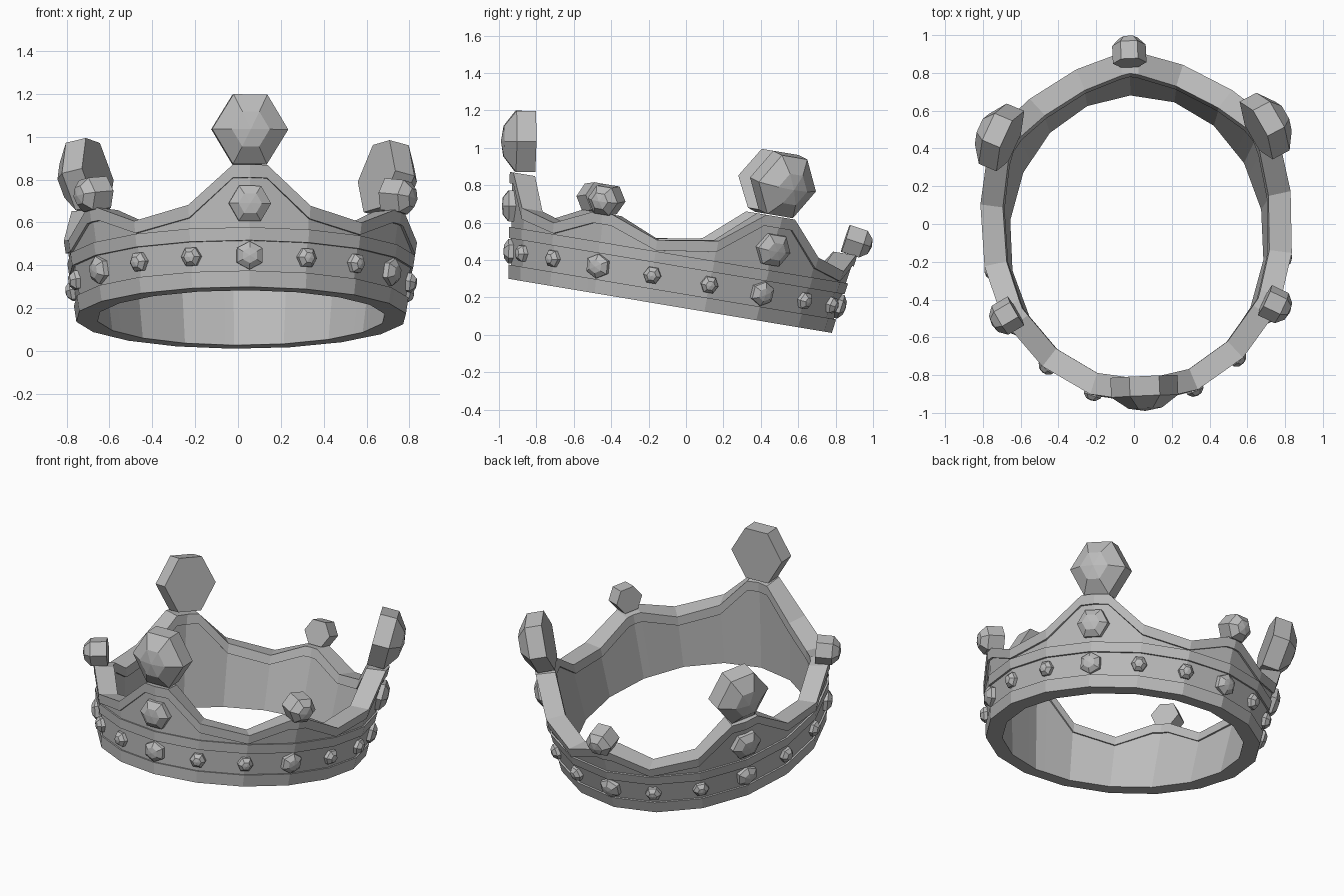
import bpy
import bmesh
from math import sin, cos, radians, floor
from mathutils import Matrix, Vector

cube = bpy.data.objects.get("Cube")
if cube:
    bpy.data.objects.remove(cube, do_unlink=True)

grey = bpy.data.materials.new("metal_grey")
grey.use_nodes = True
grey.diffuse_color = (0.5, 0.5, 0.5, 1)
grey.node_tree.nodes["Principled BSDF"].inputs["Base Color"].default_value = (0.5, 0.5, 0.5, 1)

# The whole crown leans back and is turned slightly
POSE = (Matrix.Translation((0.015, -0.085, 0.155))
        @ Matrix.Rotation(radians(-9.5), 4, 'X') @ Matrix.Rotation(radians(2.5), 4, 'Z'))
RX, RY, FLARE, STEP = 0.775, 0.877, 0.155, 20


def make_object(name, bm, matrix):
    bmesh.ops.recalc_face_normals(bm, faces=bm.faces)
    mesh = bpy.data.meshes.new(name)
    bm.to_mesh(mesh)
    bm.free()
    mesh.materials.append(grey)
    obj = bpy.data.objects.new(name, mesh)
    bpy.context.collection.objects.link(obj)
    obj.matrix_world = matrix
    return obj


def corner(angle, h, off):
    t = radians(angle)
    grow = FLARE * h + off
    return Vector(((RX + grow) * sin(t), -(RY + grow) * cos(t), h))


def wall_point(angle, h, off):
    """Point on the flat-sided, flared wall; angle runs from the front."""
    k = floor(angle / STEP)
    return corner(k * STEP, h, off).lerp(corner((k + 1) * STEP, h, off), angle / STEP - k)


# Columns round the crown: (angle, rim height); tall and short peaks alternate
columns = []
for i in range(3):
    a = i * 120
    columns += [(a - 5.5, 0.565), (a, 0.565), (a + 5.5, 0.565), (a + 20, 0.385),
                (a + 40, 0.335), (a + 56.5, 0.43), (a + 60, 0.43), (a + 63.5, 0.43),
                (a + 80, 0.335), (a + 100, 0.385)]


def section(rim):
    """Wall cross-section as (height, offset): trims stand proud of panels."""
    line = max(0.279, rim - 0.06)
    return [(0, 0), (0.075, 0), (0.075, -0.012), (0.215, -0.012), (0.215, 0),
            (0.275, 0), (0.275, -0.012), (line, -0.012), (line, 0), (rim, 0),
            (rim, -0.12), (line, -0.12), (line, -0.108), (0, -0.1)]


bm = bmesh.new()
loops = [[bm.verts.new(wall_point(a, h, o)) for h, o in section(rim)] for a, rim in columns]
for i, near in enumerate(loops):
    far = loops[(i + 1) % len(loops)]
    for j in range(len(near)):
        k = (j + 1) % len(near)
        bm.faces.new((near[j], far[j], far[k], near[k]))
make_object("crown_band", bm, POSE)


def flat_hex(w, h, top):
    return [(w, 0), (top, h), (-top, h), (-w, 0), (-top, -h), (top, -h)]


def gem(name, angle, height, outline, rings, tip):
    """Cut stone: outline swept through (depth, scale) rings to a shallow tip."""
    t = radians(angle)
    out = Vector((sin(t) / RX, -cos(t) / RY, 0)).normalized()
    up = (Vector((0, 0, 1)) + out * FLARE).normalized()
    side = up.cross(out)
    front = side.cross(up)
    frame = Matrix((side, up, front)).transposed().to_4x4()
    frame.translation = wall_point(angle, height, 0)
    bm = bmesh.new()
    levels = [[bm.verts.new((x * s, y * s, d)) for x, y in outline] for d, s in rings]
    n = len(outline)
    bm.faces.new(levels[0])
    for low, high in zip(levels, levels[1:]):
        for i in range(n):
            j = (i + 1) % n
            bm.faces.new((low[i], low[j], high[j], high[i]))
    point = bm.verts.new((0, 0, tip))
    for i in range(n):
        bm.faces.new((levels[-1][i], levels[-1][(i + 1) % n], point))
    make_object(name, bm, POSE @ frame)


for i in range(3):
    a = i * 120
    # Tall peak: large finial and a stone set in the panel below it
    gem(f"large_finial_{i}", a, 0.727, flat_hex(0.18, 0.163, 0.08),
        [(-0.135, 1), (-0.03, 1), (0.035, 0.5)], 0.05)
    gem(f"peak_stone_{i}", a, 0.385, flat_hex(0.1, 0.082, 0.052),
        [(-0.04, 1), (0.005, 1), (0.035, 0.55)], 0.04)
    # Short peak: small finial
    gem(f"small_finial_{i}", a + 60, 0.497, flat_hex(0.09, 0.075, 0.045),
        [(-0.09, 1), (0.01, 1), (0.05, 0.55)], 0.06)

# Stones round the band, larger beneath each peak
large_stone = [(y, x) for x, y in flat_hex(0.066, 0.06, 0.034)]
small_stone = flat_hex(0.048, 0.042, 0.025)
for i in range(18):
    shape = small_stone if i % 3 else large_stone
    gem(f"band_stone_{i}", i * STEP, 0.145, shape,
        [(-0.04, 1), (0.003, 1), (0.025, 0.55)], 0.03)
